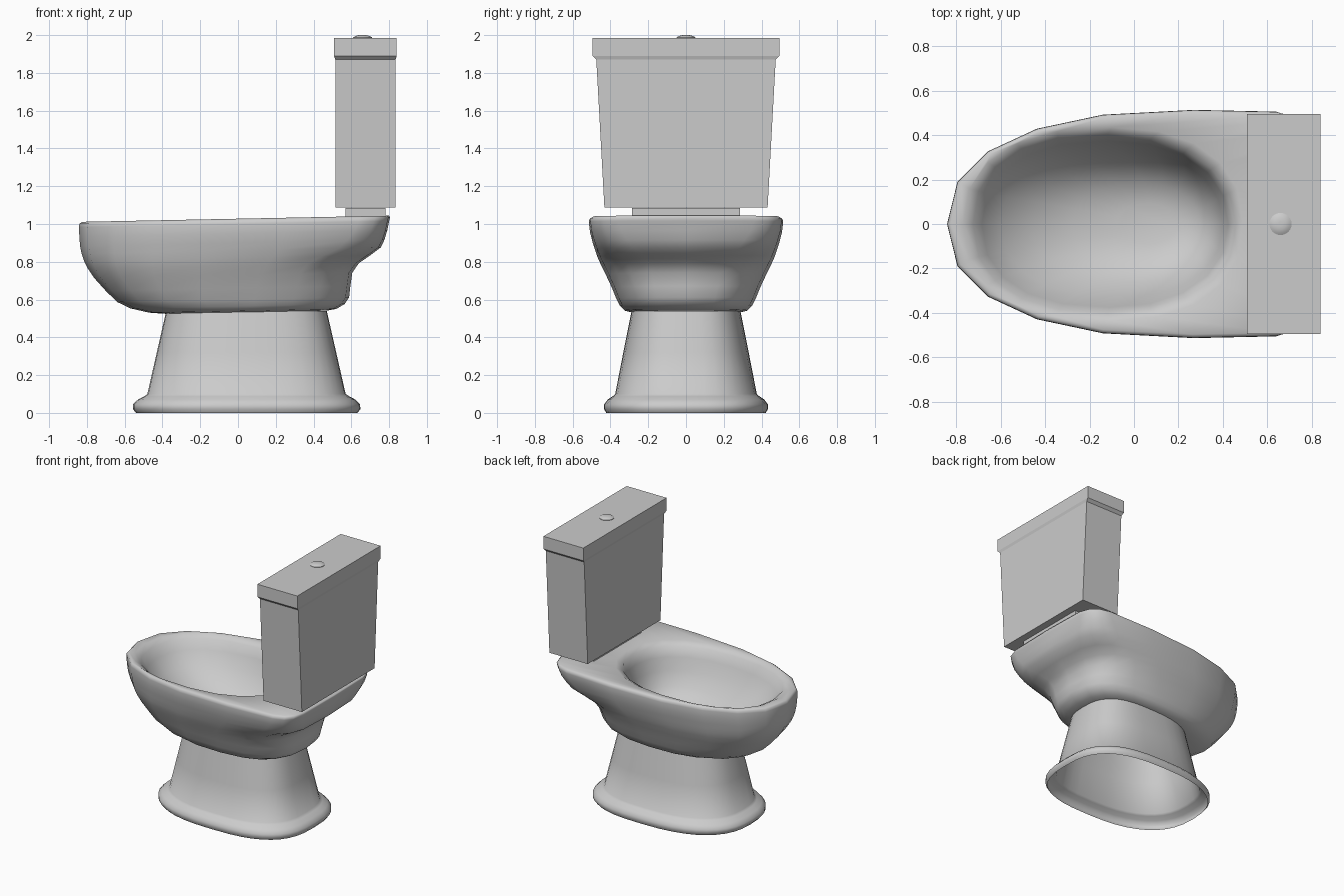
import bpy, bmesh, math


def egg(z, x0, x1, w, xm, nf, nb, n, tilt=0.0):
    """Closed outline: front half (toward -x) and back half are separate superellipses."""
    pts = []
    for i in range(n):
        t = 2 * math.pi * i / n
        c, s = math.cos(t), math.sin(t)
        e = 2 / (nb if c > 1e-6 else nf)
        a = (x1 - xm) if c > 0 else (xm - x0)
        x = xm + math.copysign(a * abs(c) ** e, c)
        y = math.copysign(w * abs(s) ** e, s)
        pts.append((x, y, z + tilt * x))
    return pts


def rect(z, x0, x1, w):
    return [(x0, -w, z), (x1, -w, z), (x1, w, z), (x0, w, z)]


def loft(name, rings, cap_start=False, cap_end=False, smooth=None):
    bm = bmesh.new()
    vs = [[bm.verts.new(p) for p in r] for r in rings]
    n = len(vs[0])
    for a, b in zip(vs, vs[1:]):
        for i in range(n):
            j = (i + 1) % n
            bm.faces.new((a[i], a[j], b[j], b[i]))
    if cap_start:
        bm.faces.new(vs[0][::-1])
    if cap_end:
        bm.faces.new(vs[-1])
    bmesh.ops.recalc_face_normals(bm, faces=bm.faces[:])
    me = bpy.data.meshes.new(name)
    bm.to_mesh(me)
    bm.free()
    ob = bpy.data.objects.new(name, me)
    bpy.context.collection.objects.link(ob)
    if smooth:
        bpy.ops.object.select_all(action='DESELECT')
        ob.select_set(True)
        bpy.context.view_layer.objects.active = ob
        bpy.ops.object.shade_smooth_by_angle(angle=math.radians(smooth))
    return ob


# Bowl: outside from the pedestal up, over the rim, down into the basin
# z, x front, x back, half width, x of widest point, back squareness
bowl = [
    (.532, -.38, .47, .288, .08, 2.6),
    (.540, -.47, .52, .325, .08, 2.6),
    (.565, -.57, .565, .350, .08, 2.7),
    (.60, -.64, .588, .368, .09, 2.7),
    (.66, -.70, .595, .392, .10, 2.8),
    (.73, -.762, .605, .425, .12, 2.8),
    (.78, -.795, .64, .450, .15, 2.9),
    (.82, -.815, .70, .468, .18, 3.4),
    (.86, -.828, .755, .482, .22, 4.4),
    (.90, -.836, .775, .495, .24, 5.0),
    (.95, -.84, .79, .508, .25, 6.0),
    (1.00, -.842, .80, .514, .27, 6.5),
    (1.018, -.84, .805, .512, .27, 6.5),
    (1.028, -.825, .80, .497, .26, 6.5),
    (1.024, -.77, .49, .435, -.10, 2.3),
    (1.00, -.725, .45, .402, -.12, 2.2),
    (.93, -.685, .425, .375, -.11, 2.2),
    (.84, -.60, .40, .330, -.06, 2.2),
    (.74, -.46, .365, .265, .0, 2.2),
    (.67, -.28, .30, .185, .05, 2.0),
    (.64, -.08, .20, .09, .07, 2.0),
]
loft("bowl", [egg(z, a, b, w, m, 2.35, nb, 20, .02) for z, a, b, w, m, nb in bowl],
     cap_end=True, smooth=80)

# Pedestal: hollow, open below, with a rolled foot
foot = [
    (.0, -.54, .633, .422), (.02, -.557, .648, .434), (.045, -.557, .646, .434),
    (.07, -.53, .622, .415), (.088, -.495, .588, .388), (.10, -.48, .57, .375),
    (.32, -.43, .52, .332), (.54, -.38, .47, .288),
]
loft("pedestal", [egg(z, a, b, w, .07, 2.5, 2.8, 40) for z, a, b, w in foot], smooth=60)

# Cistern parts
loft("tank_neck", [rect(1.0, .568, .78, .285), rect(1.085, .568, .78, .285)], True, True)
loft("tank", [rect(1.087, .515, .834, .432), rect(1.872, .515, .834, .475)], True, True)
loft("tank_lid", [rect(1.87, .515, .834, .475), rect(1.89, .508, .84, .495),
                  rect(1.985, .508, .84, .495)], True, True)

# Flush button: low dome
dome = [(1.98, .05), (1.988, .05), (1.994, .04), (1.999, .025), (2.0, .01)]
loft("flush_button", [egg(z, .66 - r, .66 + r, r, .66, 2, 2, 24) for z, r in dome],
     True, True, smooth=25)
